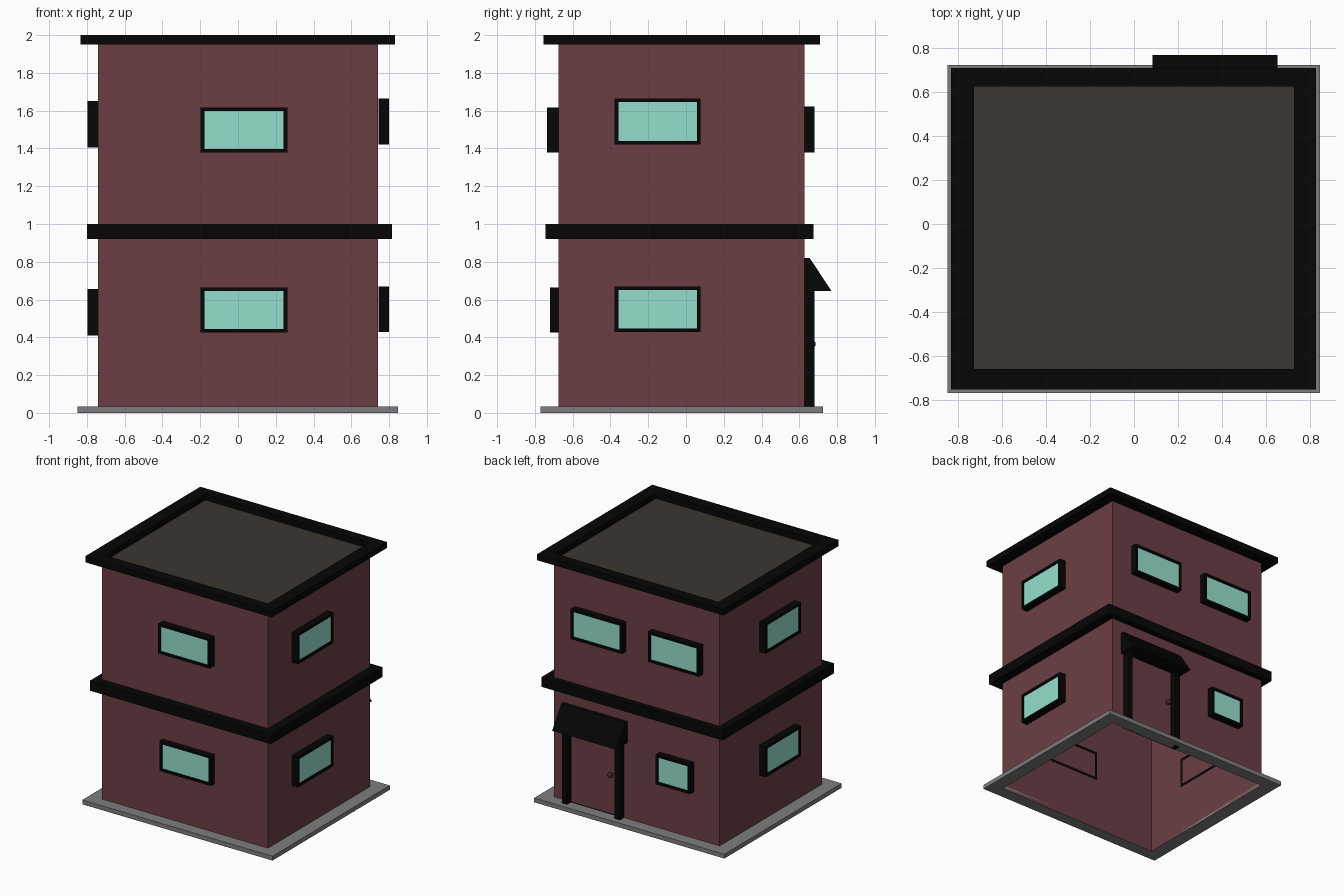
import bpy, bmesh
from mathutils import Matrix, Vector

if "Cube" in bpy.data.objects:
    bpy.data.objects.remove(bpy.data.objects["Cube"])


def material(name, rgb):
    m = bpy.data.materials.new(name)
    m.diffuse_color = (*[(c / 255) ** 2.2 for c in rgb], 1)
    m.use_nodes = True
    m.node_tree.nodes["Principled BSDF"].inputs["Base Color"].default_value = m.diffuse_color
    return m


WALL = material("wall red", (107, 65, 71))
BLACK = material("trim black", (14, 14, 14))
GLASS = material("glass mint", (148, 222, 204))
SLAB = material("slab grey", (125, 125, 125))
DECK = material("roof deck", (61, 58, 53))
BROWN = material("knob brown", (62, 45, 38))


def finish(name, bm, mat):
    bmesh.ops.recalc_face_normals(bm, faces=bm.faces)
    me = bpy.data.meshes.new(name)
    bm.to_mesh(me)
    bm.free()
    me.materials.append(mat)
    ob = bpy.data.objects.new(name, me)
    bpy.context.collection.objects.link(ob)
    return ob


def box(name, x, y, z, mat):
    bm = bmesh.new()
    size = Matrix.Diagonal((x[1] - x[0], y[1] - y[0], z[1] - z[0], 1))
    mid = Matrix.Translation((sum(x) / 2, sum(y) / 2, sum(z) / 2))
    bmesh.ops.create_cube(bm, size=1, matrix=mid @ size)
    return finish(name, bm, mat)


def ring(name, outer, inner, z, mat, place=Matrix()):
    """Rectangular frame; outer and inner are (x0, x1, y0, y1)."""
    bm = bmesh.new()
    loops = []
    for r, h in ((outer, z[0]), (outer, z[1]), (inner, z[1]), (inner, z[0])):
        pts = ((r[0], r[2]), (r[1], r[2]), (r[1], r[3]), (r[0], r[3]))
        loops.append([bm.verts.new(place @ Vector((a, b, h))) for a, b in pts])
    for i in range(4):
        p, q = loops[i], loops[(i + 1) % 4]
        for k in range(4):
            n = (k + 1) % 4
            bm.faces.new((p[k], p[n], q[n], q[k]))
    return finish(name, bm, mat)


def plane(name, r, h, mat, place=Matrix()):
    bm = bmesh.new()
    pts = ((r[0], r[2]), (r[1], r[2]), (r[1], r[3]), (r[0], r[3]))
    bm.faces.new([bm.verts.new(place @ Vector((a, b, h))) for a, b in pts])
    return finish(name, bm, mat)


def window(name, side, u, z, near, far):
    """Window on one wall: u along the wall, near/far distance from the centre."""
    along, out = {"front": ((1, 0, 0), (0, -1, 0)), "back": ((1, 0, 0), (0, 1, 0)),
                  "left": ((0, 1, 0), (-1, 0, 0)), "right": ((0, 1, 0), (1, 0, 0))}[side]
    place = Matrix((along, (0, 0, 1), out)).transposed().to_4x4()
    t = 0.02
    inner = (u[0] + t, u[1] - t, z[0] + t, z[1] - t)
    ring(name + "_frame", (*u, *z), inner, (near, far), BLACK, place)
    glass = plane(name + "_glass", inner, far - 0.01, GLASS, place)
    if glass.data.polygons[0].normal.dot(Vector(out)) < 0:
        glass.data.flip_normals()


# House shell, open at the bottom
WX, WY = (-0.74, 0.74), (-0.675, 0.627)
shell = box("walls", WX, WY, (0, 1.95), WALL)
bm = bmesh.new()
bm.from_mesh(shell.data)
caps = [f for f in bm.faces if abs(f.normal.z) > 0.5]
bmesh.ops.delete(bm, geom=caps, context="FACES")
bm.to_mesh(shell.data)
bm.free()

# Ground slab, floor band, roof rim and sunken roof deck
wall_rect = (*WX, *WY)
ring("base_slab", (-0.85, 0.847, -0.77, 0.725), wall_rect, (0, 0.035), SLAB)
ring("floor_band", (-0.80, 0.815, -0.745, 0.675), wall_rect, (0.92, 1.0), BLACK)
rim_in = (-0.73, 0.73, -0.66, 0.627)
ring("roof_rim", (-0.833, 0.83, -0.755, 0.71), rim_in, (1.95, 2.0), BLACK)
deck = plane("roof_deck", rim_in, 1.951, DECK)
if deck.data.polygons[0].normal.z < 0:
    deck.data.flip_normals()

# Windows
window("front_upper", "front", (-0.198, 0.262), (1.378, 1.618), 0.673, 0.735)
window("front_lower", "front", (-0.198, 0.262), (0.425, 0.665), 0.673, 0.72)
window("right_upper", "right", (-0.378, 0.077), (1.42, 1.665), 0.745, 0.80)
window("right_lower", "right", (-0.378, 0.077), (0.427, 0.67), 0.745, 0.80)
window("left_upper", "left", (-0.328, 0.12), (1.405, 1.65), 0.738, 0.797)
window("left_lower", "left", (-0.328, 0.12), (0.41, 0.655), 0.738, 0.797)
window("back_upper_a", "back", (0.097, 0.553), (1.378, 1.622), 0.625, 0.68)
window("back_upper_b", "back", (-0.59, -0.135), (1.378, 1.622), 0.625, 0.68)
window("back_lower", "back", (-0.51, -0.206), (0.41, 0.65), 0.625, 0.68)

# Door with posts, sill and knob
for name, x in (("door_post_a", (0.113, 0.16)), ("door_post_b", (0.585, 0.632))):
    box(name, x, (0.62, 0.68), (0.0, 0.66), BLACK)
box("door_surround", (0.16, 0.585), (0.62, 0.632), (0.0, 0.66), BLACK)
box("door", (0.172, 0.573), (0.625, 0.638), (0.045, 0.648), WALL)
bm = bmesh.new()
bmesh.ops.create_uvsphere(bm, u_segments=12, v_segments=8, radius=0.022,
                          matrix=Matrix.Translation((0.212, 0.665, 0.365)))
finish("door_knob", bm, BROWN)
box("knob_stem", (0.204, 0.22), (0.635, 0.66), (0.357, 0.373), BROWN)

# Sloped canopy over the door
bm = bmesh.new()
profile = ((0.627, 0.645), (0.77, 0.645), (0.655, 0.82), (0.627, 0.82))
face = bm.faces.new([bm.verts.new((0.085, y, z)) for y, z in profile])
new = bmesh.ops.extrude_face_region(bm, geom=[face])["geom"]
bmesh.ops.translate(bm, vec=(0.57, 0, 0),
                    verts=[v for v in new if isinstance(v, bmesh.types.BMVert)])
finish("door_canopy", bm, BLACK)
